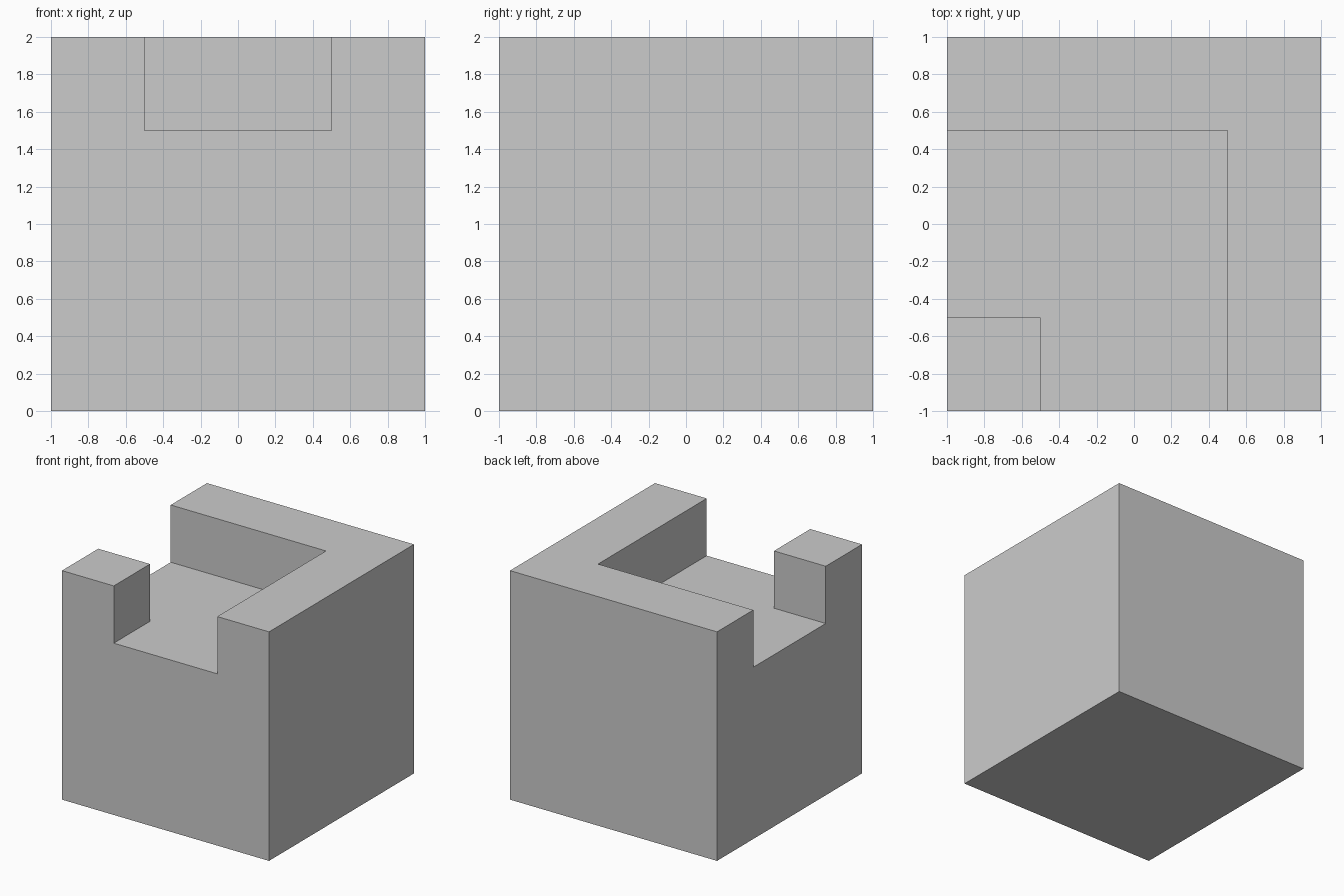
import bpy
import bmesh

if "Cube" in bpy.data.objects:
    bpy.data.objects.remove(bpy.data.objects["Cube"])


def prism(name, outline, z0, z1):
    """Extrude a flat outline (counter-clockwise) from z0 to z1."""
    bm = bmesh.new()
    base = bm.faces.new([bm.verts.new((x, y, z0)) for x, y in outline])
    top = bmesh.ops.extrude_face_region(bm, geom=[base], use_keep_orig=True)["geom"]
    bmesh.ops.translate(bm, vec=(0, 0, z1 - z0),
                        verts=[v for v in top if isinstance(v, bmesh.types.BMVert)])
    bmesh.ops.recalc_face_normals(bm, faces=bm.faces)
    mesh = bpy.data.meshes.new(name)
    bm.to_mesh(mesh)
    bm.free()
    obj = bpy.data.objects.new(name, mesh)
    bpy.context.collection.objects.link(obj)
    return obj


# Solid block
block = prism("corner_block", [(-1, -1), (1, -1), (1, 1), (-1, 1)], 0, 2)

# Channel turning the corner from the front to the left side,
# leaving a square post and an L-shaped wall
channel = prism("channel_cutter",
                [(-0.5, -1.2), (0.5, -1.2), (0.5, 0.5),
                 (-1.2, 0.5), (-1.2, -0.5), (-0.5, -0.5)], 1.5, 2.2)
channel.hide_render = True
channel.hide_set(True)

cut = block.modifiers.new("channel", "BOOLEAN")
cut.operation = "DIFFERENCE"
cut.solver = "EXACT"
cut.object = channel
